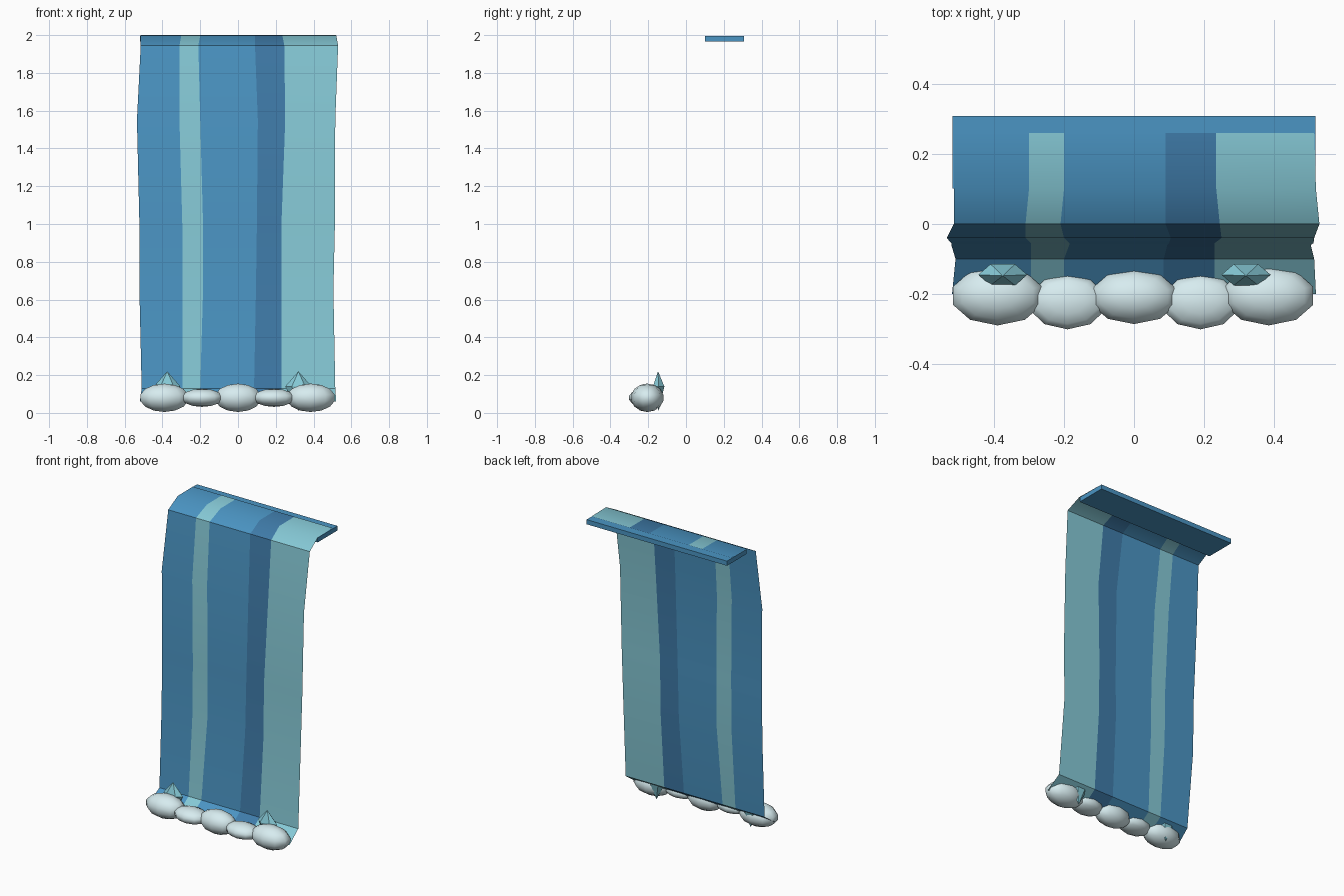
import bpy, bmesh, math

if "Cube" in bpy.data.objects:
    bpy.data.objects.remove(bpy.data.objects["Cube"])

def material(name, rgb):
    m = bpy.data.materials.new(name)
    m.diffuse_color = (*rgb, 1)
    m.use_nodes = True
    m.node_tree.nodes["Principled BSDF"].inputs["Base Color"].default_value = m.diffuse_color
    return m

BLUE = material("water_blue", (0.07, 0.30, 0.55))
LIGHT = material("water_light", (0.24, 0.59, 0.68))
DARK = material("water_dark", (0.05, 0.20, 0.40))
FOAM = material("foam_white", (0.68, 0.84, 0.87))

def finish(name, bm, mats, smooth=None):
    me = bpy.data.meshes.new(name)
    bm.to_mesh(me)
    bm.free()
    for m in mats:
        me.materials.append(m)
    ob = bpy.data.objects.new(name, me)
    bpy.context.collection.objects.link(ob)
    if smooth:
        bpy.ops.object.select_all(action='DESELECT')
        ob.select_set(True)
        bpy.context.view_layer.objects.active = ob
        bpy.ops.object.shade_smooth_by_angle(angle=math.radians(smooth))
    return ob

# Water sheet: rows of (y, z) with the x of each stripe border
rows = [
    (0.26, 2.0, (-0.515, -0.30, -0.20, 0.09, 0.235, 0.515)),
    (0.10, 1.999, (-0.515, -0.30, -0.20, 0.09, 0.235, 0.52)),
    (0.00, 1.945, (-0.515, -0.31, -0.21, 0.09, 0.245, 0.53)),
    (-0.04, 1.55, (-0.535, -0.31, -0.20, 0.105, 0.25, 0.515)),
    (-0.055, 1.0, (-0.522, -0.295, -0.185, 0.10, 0.23, 0.513)),
    (-0.06, 0.65, (-0.522, -0.295, -0.185, 0.095, 0.23, 0.505)),
    (-0.10, 0.13, (-0.51, -0.295, -0.20, 0.085, 0.23, 0.515)),
    (-0.20, 0.06, (-0.52, -0.295, -0.20, 0.085, 0.23, 0.52)),
]
bm = bmesh.new()
grid = [[bm.verts.new((x, y, z)) for x in xs] for y, z, xs in rows]
for a, b in zip(grid, grid[1:]):
    for i, mat in enumerate((0, 1, 0, 2, 1)):
        bm.faces.new((a[i], b[i], b[i + 1], a[i + 1])).material_index = mat
finish("water_sheet", bm, [BLUE, LIGHT, DARK], 30)

# Lip slab behind the crest
bm = bmesh.new()
bmesh.ops.create_cube(bm, size=1)
bmesh.ops.scale(bm, vec=(1.036, 0.207, 0.031), verts=bm.verts)
bmesh.ops.translate(bm, vec=(0, 0.2045, 1.9805), verts=bm.verts)
finish("top_lip", bm, [BLUE])

# Foam lumps along the base, lying lengthwise in x
def foam(i, x, y, rx, ry, rz):
    bm = bmesh.new()
    bmesh.ops.create_uvsphere(bm, u_segments=10, v_segments=7, radius=1)
    bmesh.ops.scale(bm, vec=(rx, ry, rz), verts=bm.verts)
    bmesh.ops.translate(bm, vec=(x, y, 0.08), verts=bm.verts)
    finish(f"foam_{i}", bm, [FOAM], 60)

for i, x in enumerate((-0.39, -0.19, 0, 0.19, 0.385)):
    if i % 2:
        foam(i, x, -0.223, 0.115, 0.08, 0.048)
    elif i == 2:
        foam(i, x, -0.208, 0.13, 0.08, 0.075)
    else:
        foam(i, x, -0.205, 0.137, 0.087, 0.075)

# Faceted splash shards
for i, x in enumerate((-0.375, 0.32)):
    bm = bmesh.new()
    ring = [bm.verts.new((x + 0.07 * math.cos(a), -0.145 + 0.035 * math.sin(a), 0.14))
            for a in (k * math.tau / 6 for k in range(6))]
    top = bm.verts.new((x, -0.148, 0.22))
    low = bm.verts.new((x, -0.145, 0.01))
    for a, b in zip(ring, ring[1:] + ring[:1]):
        bm.faces.new((a, b, top))
        bm.faces.new((b, a, low))
    finish(f"splash_{i}", bm, [LIGHT])
